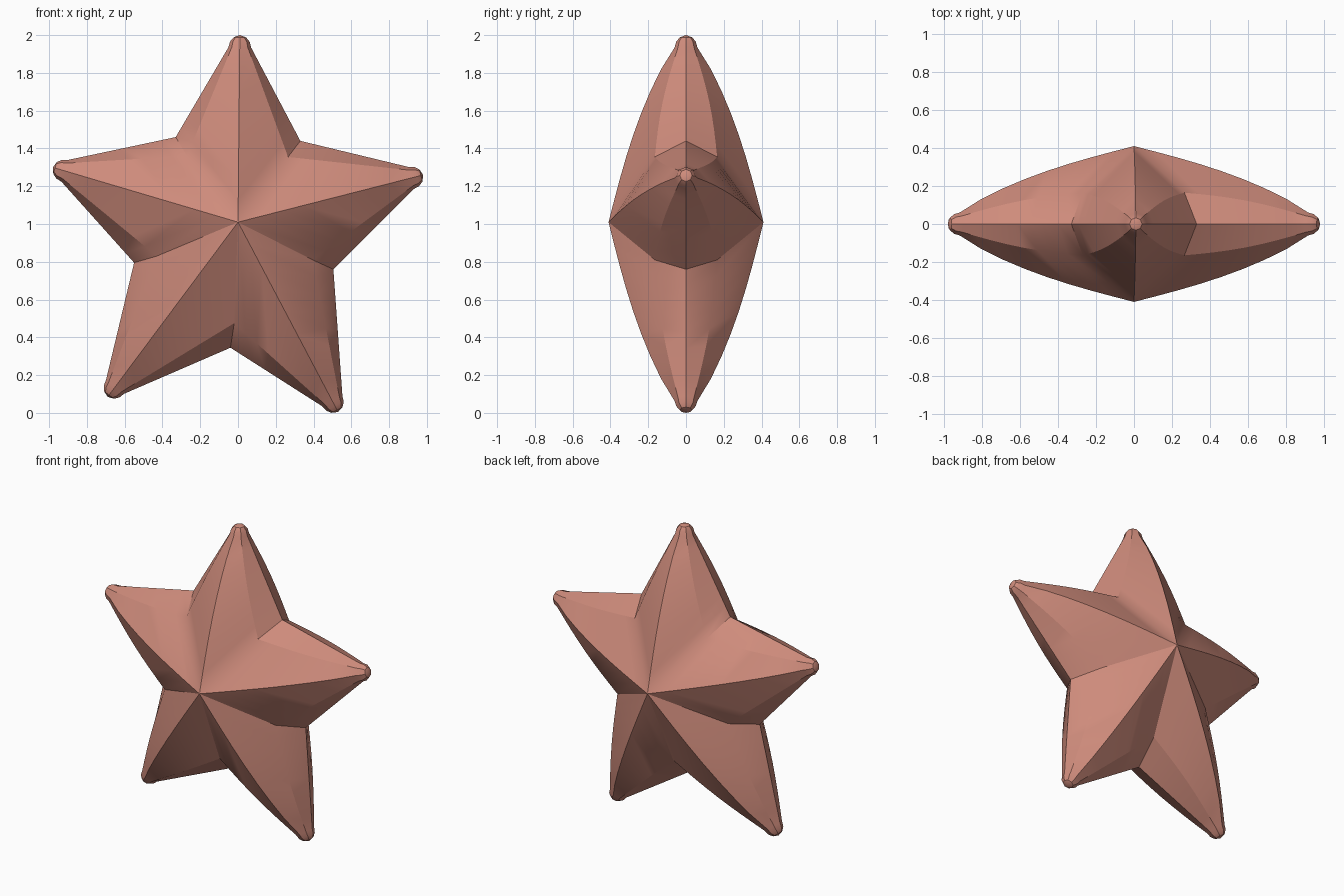
import bpy
import bmesh
import math
from mathutils import Vector

cube = bpy.data.objects.get("Cube")
if cube:
    bpy.data.objects.remove(cube, do_unlink=True)

# Star layout in (x, z), clockwise from the top arm
HUB = Vector((0, 0, 1.01))
DEPTH = 0.41
SHOULDER = 0.165
TIPS = [(0.01, 2.0), (0.98, 1.26), (0.53, 0.005), (-0.69, 0.085), (-0.98, 1.3)]
RIM_VALLEYS = [(0.33, 1.44), (0.505, 0.76), (-0.04, 0.345), (-0.55, 0.795), (-0.33, 1.46)]
SHOULDER_VALLEYS = [(0.265, 1.355), (0.395, 0.81), (-0.02, 0.475), (-0.43, 0.83), (-0.27, 1.36)]
STEPS = 8
CAP = [(0.065, 0.06), (0.035, 0.052), (0.012, 0.033)]  # distance from tip, radius


def at(xz, y=0.0):
    return Vector((xz[0], y, xz[1]))


def cap_ring(tip, along, back, radius):
    """Eight points around the arm, starting at the front ridge."""
    side = Vector((along.z, 0, -along.x))
    centre = tip - along * back
    return [centre + side * radius * math.sin(k * math.pi / 4)
            - Vector((0, radius * math.cos(k * math.pi / 4), 0)) for k in range(8)]


def root_ring(i):
    """Where an arm meets the hub peaks and its two neighbours."""
    cw, ccw = SHOULDER_VALLEYS[i], SHOULDER_VALLEYS[i - 1]
    return [HUB - Vector((0, DEPTH, 0)), at(cw, -SHOULDER), at(RIM_VALLEYS[i]),
            at(cw, SHOULDER), HUB + Vector((0, DEPTH, 0)), at(ccw, SHOULDER),
            at(RIM_VALLEYS[i - 1]), at(ccw, -SHOULDER)]


def arm_rings(i):
    tip = at(TIPS[i])
    along = (tip - HUB).normalized()
    root, end = root_ring(i), cap_ring(tip, along, *CAP[0])
    rings = [root]
    for s in range(1, STEPS):
        t = s / STEPS
        ring = [a.lerp(b, t) for a, b in zip(root, end)]
        u = 0.94 * t
        for k, p in enumerate(ring):
            if k % 4 == 0:      # arched ridges
                p.y = math.copysign(DEPTH - 0.25 * u - 0.13 * u ** 3, p.y)
            elif k % 2:         # slightly bulged shoulders
                p.y += math.copysign(0.02 * math.sin(math.pi * t), p.y)
        rings.append(ring)
    rings += [cap_ring(tip, along, *c) for c in CAP]
    return rings, tip


# Loft the five arms and weld them together
bm = bmesh.new()
for i in range(5):
    rings, tip = arm_rings(i)
    loops = [[bm.verts.new(p) for p in ring] for ring in rings]
    for a, b in zip(loops, loops[1:]):
        for k in range(8):
            n = (k + 1) % 8
            bm.faces.new((a[k], a[n], b[n], b[k]))
    apex = bm.verts.new(tip)
    for k in range(8):
        bm.faces.new((loops[-1][k], loops[-1][(k + 1) % 8], apex))
bmesh.ops.remove_doubles(bm, verts=bm.verts, dist=0.0005)
bmesh.ops.recalc_face_normals(bm, faces=bm.faces)
mesh = bpy.data.meshes.new("star_body")
bm.to_mesh(mesh)
bm.free()
star = bpy.data.objects.new("star_body", mesh)
bpy.context.collection.objects.link(star)

# Coral colour
coral = bpy.data.materials.new("coral_pink")
coral.use_nodes = True
colour = (0.62, 0.26, 0.2, 1)
coral.diffuse_color = colour
coral.node_tree.nodes["Principled BSDF"].inputs["Base Color"].default_value = colour
mesh.materials.append(coral)

# Soft surfaces with crisp ridges
bpy.ops.object.select_all(action="DESELECT")
star.select_set(True)
bpy.context.view_layer.objects.active = star
bpy.ops.object.shade_smooth_by_angle(angle=math.radians(28))
